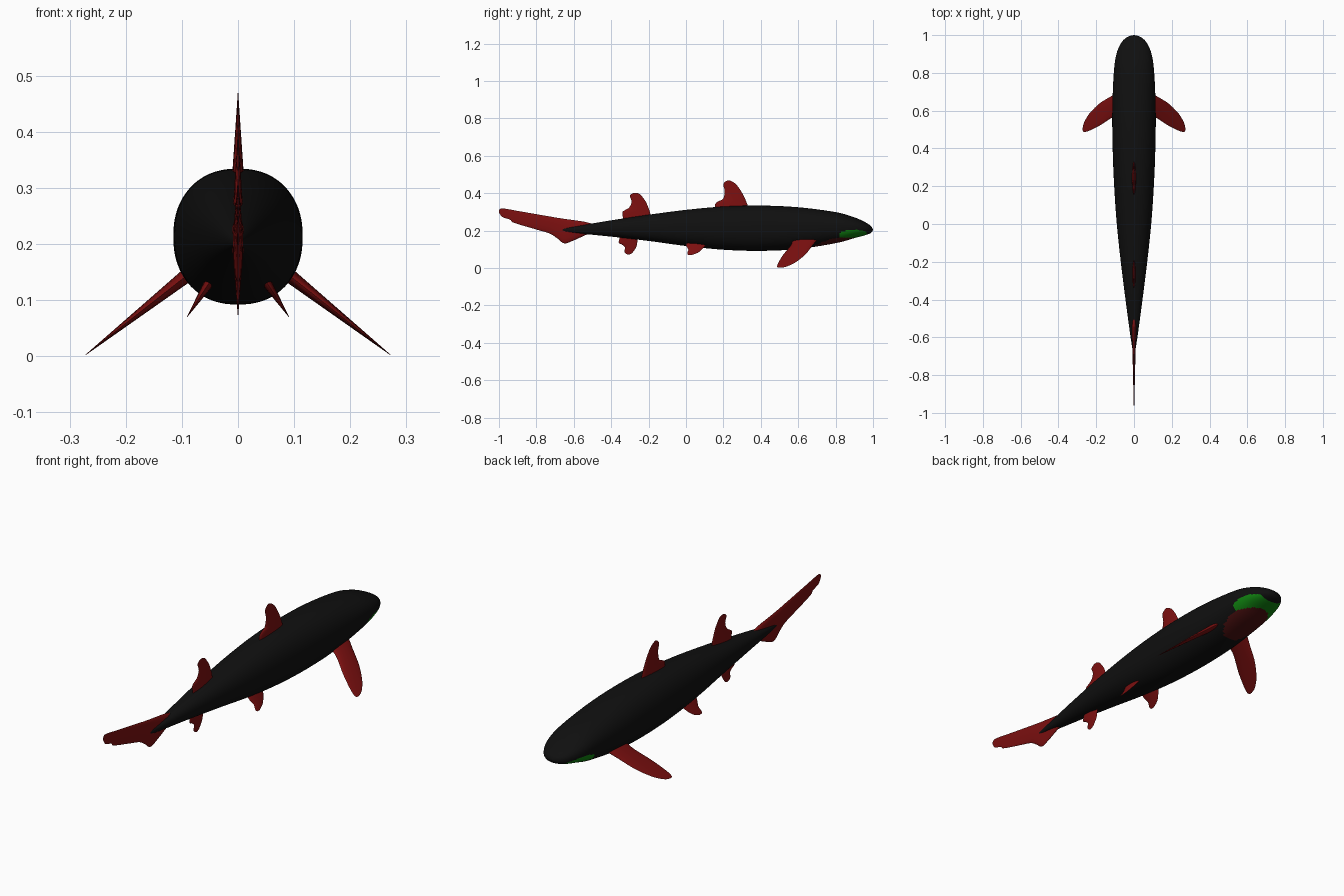
import bpy
import math
from mathutils import Vector

if "Cube" in bpy.data.objects:
    bpy.data.objects.remove(bpy.data.objects["Cube"], do_unlink=True)


def make_material(name, colour):
    mat = bpy.data.materials.new(name)
    mat.use_nodes = True
    mat.diffuse_color = (*colour, 1)
    mat.node_tree.nodes["Principled BSDF"].inputs["Base Color"].default_value = (*colour, 1)
    return mat


BLACK = make_material("skin black", (0.005, 0.005, 0.005))
RED = make_material("fin red", (0.2, 0.005, 0.005))
GREEN = make_material("lip green", (0.005, 0.22, 0.005))
DARK_RED = make_material("jaw dark red", (0.07, 0.005, 0.005))


def smooth_rows(rows, steps):
    """Catmull-Rom interpolation through rows of numbers."""
    padded = [rows[0]] + list(rows) + [rows[-1]]
    result = []
    for i in range(len(rows) - 1):
        for k in range(steps):
            t = k / steps
            result.append([
                b + 0.5 * t * (c - a + t * (2*a - 5*b + 4*c - d + t * (3*(b - c) + d - a)))
                for a, b, c, d in zip(*padded[i:i + 4])])
    result.append(list(rows[-1]))
    return result


def loft(name, rings, materials):
    """Skin a list of equal closed rings and cap both ends."""
    n = len(rings[0])
    verts = [p for ring in rings for p in ring]
    faces = [(r*n + k, r*n + (k + 1) % n, (r + 1)*n + (k + 1) % n, (r + 1)*n + k)
             for r in range(len(rings) - 1) for k in range(n)]
    faces.append(tuple(reversed(range(n))))
    faces.append(tuple(range(len(verts) - n, len(verts))))
    mesh = bpy.data.meshes.new(name)
    mesh.from_pydata(verts, [], faces)
    obj = bpy.data.objects.new(name, mesh)
    bpy.context.collection.objects.link(obj)
    for mat in materials:
        mesh.materials.append(mat)
    bpy.ops.object.select_all(action="DESELECT")
    obj.select_set(True)
    bpy.context.view_layer.objects.active = obj
    bpy.ops.object.mode_set(mode="EDIT")
    bpy.ops.mesh.select_all(action="SELECT")
    bpy.ops.mesh.normals_make_consistent(inside=False)
    bpy.ops.object.mode_set(mode="OBJECT")
    bpy.ops.object.shade_smooth_by_angle(angle=math.radians(50))
    return obj


# Body: y, half width, top, bottom
stations = [
    (-0.70, 0.002, 0.207, 0.201), (-0.60, 0.018, 0.222, 0.188),
    (-0.40, 0.045, 0.255, 0.168), (-0.20, 0.070, 0.285, 0.145),
    (0.0, 0.091, 0.311, 0.118), (0.2, 0.105, 0.329, 0.098),
    (0.4, 0.113, 0.334, 0.092), (0.6, 0.115, 0.325, 0.102),
    (0.8, 0.107, 0.299, 0.133), (0.9, 0.093, 0.271, 0.160),
    (0.96, 0.067, 0.244, 0.176), (0.99, 0.035, 0.223, 0.189),
    (1.0, 0.002, 0.206, 0.204),
]


def body_ring(y, half, top, bottom, count=80):
    ring = []
    for k in range(count):
        a = math.tau * k / count
        c, s = math.cos(a), math.sin(a)
        x = math.copysign(abs(c) ** 0.88, c)
        z = math.copysign(abs(s) ** 0.88, s)
        ring.append((half * x, y, (top + bottom) / 2 + (top - bottom) / 2 * z))
    return ring


body = loft("body", [body_ring(*row) for row in smooth_rows(stations, 14)],
            [BLACK, GREEN, DARK_RED])

# Lower jaw patch with a lip band wrapped around its front
for face in body.data.polygons:
    x, y, z = face.center
    in_jaw = (x / 0.085) ** 2 + ((y - 0.79) / 0.12) ** 2 < 1
    if z < 0.18 and in_jaw:
        face.material_index = 2
    elif 0.82 < y < 0.965 and z < 0.19 + 0.015 * math.sin((y - 0.82) * 20):
        face.material_index = 1


def fin(name, sections, thickness, origin=(0, 0, 0), span=(0, 0, 1), chord=(0, 1, 0)):
    """Lens-shaped fin; sections are (distance along span, chord start, chord end)."""
    origin, span, chord = Vector(origin), Vector(span), Vector(chord)
    normal = span.cross(chord).normalized()
    rows = smooth_rows(sections, 6)
    first, last = rows[0][0], rows[-1][0]
    rings = []
    for s, start, end in rows:
        depth = thickness * (1 - 0.97 * (s - first) / (last - first))
        ring = []
        for k in range(20):
            a = math.tau * k / 20
            along = start + (end - start) * (0.5 - 0.5 * math.cos(a))
            ring.append(origin + span * s + chord * along + normal * depth * math.sin(a))
        rings.append(ring)
    return loft(name, rings, [RED])


# Fins on the centre line
fin("front_dorsal_fin", [(0.27, 0.16, 0.35), (0.335, 0.155, 0.33), (0.355, 0.17, 0.322),
                         (0.37, 0.198, 0.316), (0.41, 0.207, 0.295), (0.445, 0.2, 0.27),
                         (0.462, 0.21, 0.248), (0.469, 0.224, 0.232)], 0.014)
fin("rear_dorsal_fin", [(0.23, -0.33, -0.18), (0.295, -0.34, -0.192), (0.31, -0.325, -0.196),
                        (0.325, -0.303, -0.202), (0.355, -0.291, -0.215),
                        (0.385, -0.3, -0.237), (0.398, -0.288, -0.252),
                        (0.402, -0.276, -0.264)], 0.011)
fin("anal_fin", [(-0.2, -0.34, -0.25), (-0.14, -0.36, -0.26), (-0.125, -0.342, -0.262),
                 (-0.11, -0.325, -0.267), (-0.09, -0.33, -0.28),
                 (-0.077, -0.322, -0.292), (-0.072, -0.312, -0.304)],
    0.011, span=(0, 0, -1))

# Tail fin, spanning backwards
fin("tail_fin", [(0.48, 0.2, 0.23), (0.54, 0.175, 0.247), (0.6, 0.148, 0.256),
                 (0.65, 0.132, 0.263), (0.69, 0.16, 0.269), (0.73, 0.185, 0.276),
                 (0.8, 0.206, 0.288), (0.92, 0.242, 0.309), (0.94, 0.258, 0.313),
                 (0.98, 0.272, 0.319), (0.993, 0.285, 0.317), (1.0, 0.298, 0.308)],
    0.013, span=(0, -1, 0), chord=(0, 0, 1))

# Paired fins on both flanks
for side, label in ((1, "left"), (-1, "right")):
    fin(label + "_pectoral_fin",
        [(-0.03, 0.57, 0.71), (0.015, 0.563, 0.68), (0.08, 0.522, 0.64),
         (0.13, 0.497, 0.592), (0.155, 0.488, 0.556), (0.167, 0.488, 0.53),
         (0.172, 0.495, 0.508)],
        0.014, origin=(side * 0.1, 0, 0.137), span=(side, 0, -0.785))
    fin(label + "_pelvic_fin",
        [(-0.015, 0.0, 0.13), (0.005, 0.0, 0.105), (0.02, 0.012, 0.085),
         (0.03, 0.008, 0.066), (0.036, 0.008, 0.045), (0.039, 0.014, 0.03)],
        0.012, origin=(side * 0.052, 0, 0.13), span=(side, 0, -1.55))
